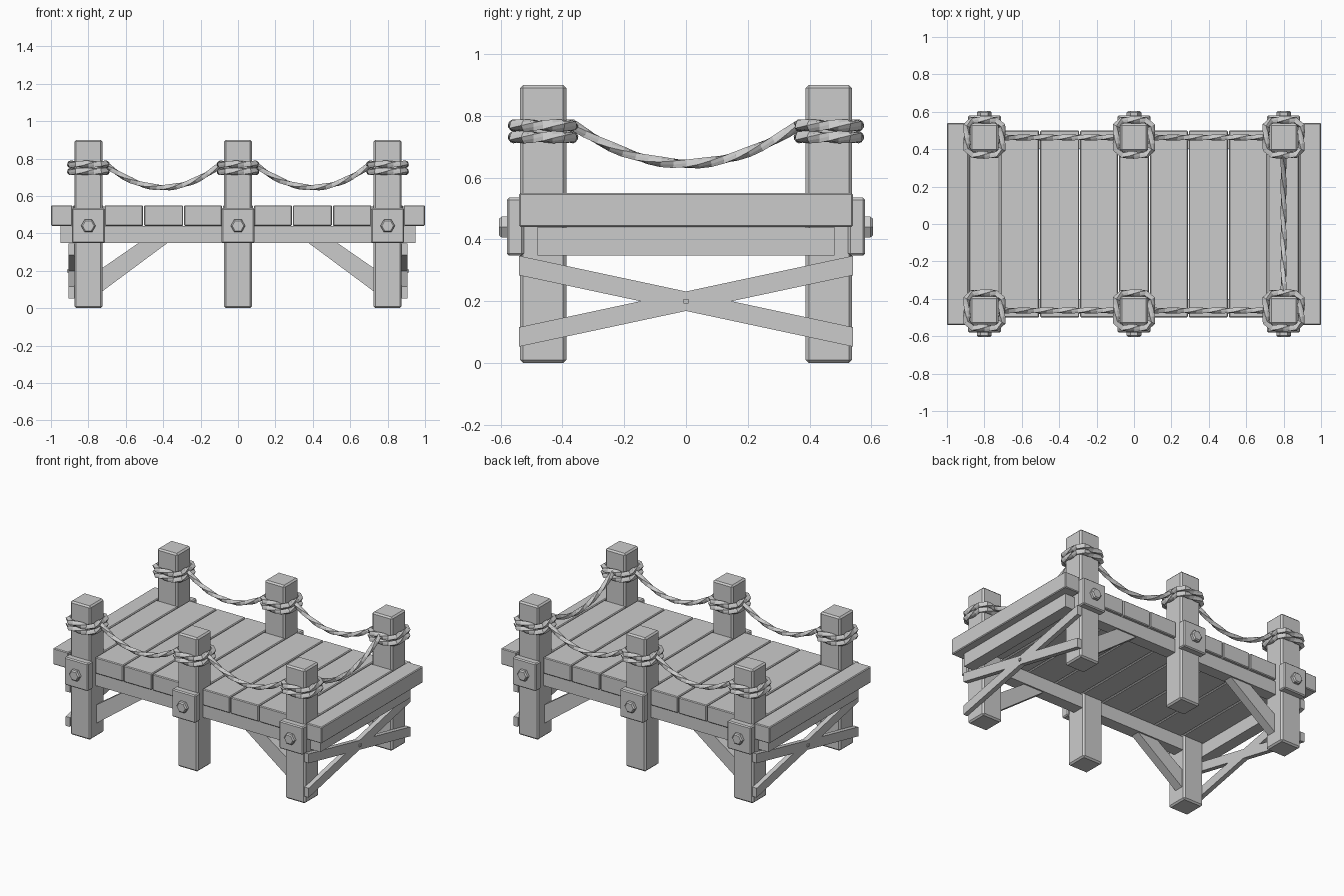
import bpy, bmesh, math
from mathutils import Vector

if "Cube" in bpy.data.objects:
    bpy.data.objects.remove(bpy.data.objects["Cube"])

grey = bpy.data.materials.new("plain grey")
grey.diffuse_color = (0.6, 0.6, 0.6, 1)
grey.use_nodes = True
grey.node_tree.nodes["Principled BSDF"].inputs["Base Color"].default_value = grey.diffuse_color


def finish(name, bm):
    bmesh.ops.recalc_face_normals(bm, faces=bm.faces)
    me = bpy.data.meshes.new(name)
    bm.to_mesh(me)
    bm.free()
    me.materials.append(grey)
    ob = bpy.data.objects.new(name, me)
    bpy.context.collection.objects.link(ob)
    return ob


def box(name, x0, x1, y0, y1, z0, z1, bevel=0.005):
    bm = bmesh.new()
    bmesh.ops.create_cube(bm, size=1)
    for v in bm.verts:
        v.co = Vector(((x0 + x1) / 2 + v.co.x * (x1 - x0),
                       (y0 + y1) / 2 + v.co.y * (y1 - y0),
                       (z0 + z1) / 2 + v.co.z * (z1 - z0)))
    if bevel:
        bmesh.ops.bevel(bm, geom=bm.edges[:], offset=bevel, segments=1, affect='EDGES')
    return finish(name, bm)


def prism(name, outline, offset):
    """Extrude a flat outline along an offset vector."""
    bm = bmesh.new()
    f = bm.faces.new([bm.verts.new(p) for p in outline])
    r = bmesh.ops.extrude_face_region(bm, geom=[f])
    bmesh.ops.translate(bm, vec=offset, verts=[g for g in r["geom"] if isinstance(g, bmesh.types.BMVert)])
    return finish(name, bm)


def rope(name, pts, radius, closed=False, twist=0.45):
    """Sweep a twisted lobed section along a path."""
    bm = bmesh.new()
    pts = [Vector(p) for p in pts]
    n, sides, rings = len(pts), 8, []
    if closed:  # whole number of section steps so the ends join
        twist = round(twist * n / (math.pi / 2)) * (math.pi / 2) / n
    for i, p in enumerate(pts):
        a = pts[(i - 1) % n] if closed else pts[max(i - 1, 0)]
        b = pts[(i + 1) % n] if closed else pts[min(i + 1, n - 1)]
        t = (b - a).normalized()
        s = t.cross(Vector((0, 0, 1))).normalized()
        u = s.cross(t)
        ring = []
        for k in range(sides):
            ang = 2 * math.pi * k / sides + twist * i
            r = radius * (1.0 if k % 2 == 0 else 0.78)
            ring.append(bm.verts.new(p + s * math.cos(ang) * r + u * math.sin(ang) * r))
        rings.append(ring)
    shift = round(twist * n / (2 * math.pi / sides)) if closed else 0
    for i in range(n if closed else n - 1):
        d = shift if i == n - 1 else 0
        A, B = rings[i], rings[(i + 1) % n]
        for k in range(sides):
            k2 = (k + 1) % sides
            bm.faces.new((A[k], A[k2], B[(k2 + d) % sides], B[(k + d) % sides]))
    if not closed:
        bm.faces.new(rings[0])
        bm.faces.new(rings[-1])
    return finish(name, bm)


PX, PY = (-0.8, 0.0, 0.8), 0.4625

for px in PX:
    for s in (-1, 1):
        cy = s * PY
        # post
        box("post", px - 0.075, px + 0.075, cy - 0.075, cy + 0.075, 0, 0.9, 0.01)
        # mounting plate
        box("bolt_plate", px - 0.088, px + 0.088, *sorted((s * 0.525, s * 0.58)), 0.348, 0.535, 0.007)
        # hexagonal bolt with chamfered head
        bm = bmesh.new()
        rs = [(0.039, 0.575), (0.039, 0.597), (0.031, 0.605)]
        loops = [[bm.verts.new((px + r * math.cos(k * math.pi / 3), s * y,
                                0.44 + r * math.sin(k * math.pi / 3))) for k in range(6)] for r, y in rs]
        for A, B in zip(loops, loops[1:]):
            for k in range(6):
                bm.faces.new((A[k], A[(k + 1) % 6], B[(k + 1) % 6], B[k]))
        bm.faces.new(loops[0])
        bm.faces.new(loops[-1])
        finish("bolt", bm)
        # two rope loops around the post
        h, c = 0.094, 0.062
        corners = [(h, -c), (h, c), (c, h), (-c, h), (-h, c), (-h, -c), (-c, -h), (c, -h)]
        for z in (0.769, 0.731):
            path = []
            for i, (ax, ay) in enumerate(corners):
                bx, by = corners[(i + 1) % 8]
                m = 4 if i % 2 == 0 else 1
                for j in range(m):
                    f = j / m
                    path.append((px + ax + (bx - ax) * f, cy + ay + (by - ay) * f, z))
            rope("post_rope_loop", path, 0.020, closed=True)


# sagging ropes
def sag(a, b, z0=0.77, z1=0.645, n=18):
    a, b = Vector(a), Vector(b)
    out = []
    for i in range(n + 1):
        t = i / n
        p = a.lerp(b, t)
        p.z = z1 + (z0 - z1) * (2 * t - 1) ** 2
        out.append(p)
    return out


for s in (-1, 1):
    for x0, x1 in ((-0.71, -0.09), (0.09, 0.71)):
        rope("side_rope", sag((x0, s * PY, 0), (x1, s * PY, 0)), 0.017)
rope("end_rope", sag((0.8, -0.365, 0), (0.8, 0.365, 0)), 0.017)

# deck planks: long ones between posts, short ones fitted at the posts
for s in (-1, 1):
    for a, b in ((0.085, 0.288), (0.293, 0.502), (0.507, 0.713)):
        box("deck_plank", *sorted((s * a, s * b)), -0.5, 0.5, 0.44, 0.55)
    box("post_plank", *sorted((s * 0.718, s * 0.882)), -0.39, 0.39, 0.44, 0.55)
    box("end_plank", *sorted((s * 0.886, s * 1.0)), -0.54, 0.54, 0.44, 0.55)
box("middle_plank", -0.08, 0.08, -0.39, 0.39, 0.44, 0.55)

# frame beams
for s in (-1, 1):
    box("side_beam", -0.88, 0.88, *sorted((s * 0.40, s * 0.48)), 0.348, 0.44, 0)
    box("end_beam", *sorted((s * 0.87, s * 0.95)), -0.48, 0.48, 0.348, 0.438, 0)

# crossed end braces with a centre nail, and diagonal knee braces
for s in (-1, 1):
    for d in (-1, 1):
        x = s * 0.873
        prism("cross_brace", [(x, -d * 0.54, 0.053), (x, d * 0.54, 0.284),
                              (x, d * 0.54, 0.347), (x, -d * 0.54, 0.116)], (s * 0.032, 0, 0))
        prism("knee_brace", [(s * 0.735, d * 0.41, 0.083), (s * 0.375, d * 0.41, 0.35),
                             (s * 0.53, d * 0.41, 0.35), (s * 0.735, d * 0.41, 0.208)], (0, d * 0.06, 0))
    box("brace_nail", *sorted((s * 0.9, s * 0.914)), -0.008, 0.008, 0.192, 0.208, 0)
